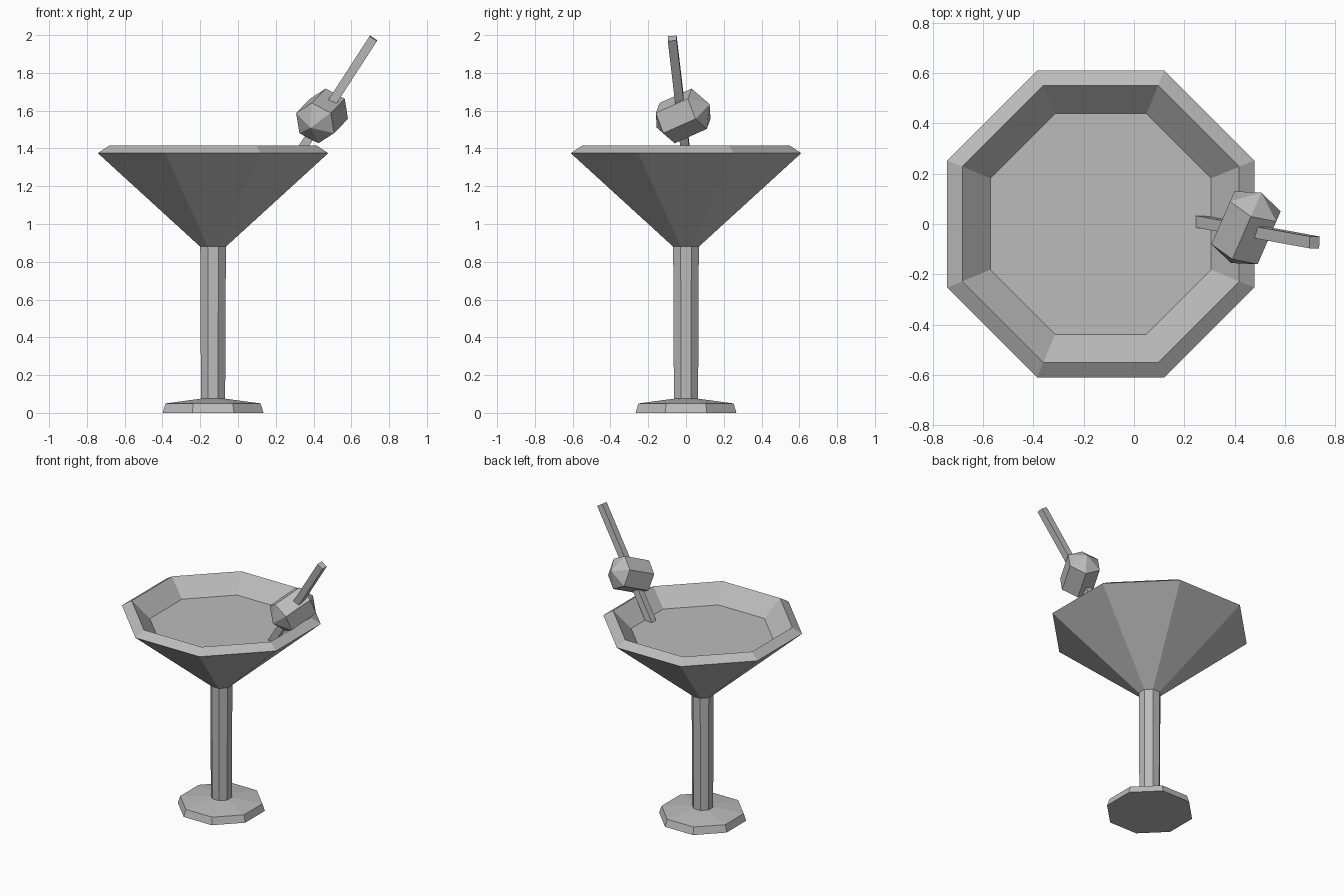
import bpy, bmesh, math
from mathutils import Vector, Matrix

old = bpy.data.objects.get("Cube")
if old:
    bpy.data.objects.remove(old, do_unlink=True)

GREY = (0.5, 0.5, 0.5, 1)
grey = bpy.data.materials.new("plain grey")
grey.use_nodes = True
grey.diffuse_color = GREY
grey.node_tree.nodes["Principled BSDF"].inputs["Base Color"].default_value = GREY


def turned(name, profile, matrix, sides=8):
    """Turn (flat radius, height) pairs into a closed faceted solid; radius 0 is a point."""
    bm = bmesh.new()
    rings = []
    for flat, z in profile:
        if flat == 0:
            rings.append([bm.verts.new((0, 0, z))] * sides)
            continue
        r = flat / math.cos(math.pi / sides)
        angles = [(i + 0.5) * math.tau / sides for i in range(sides)]
        rings.append([bm.verts.new((r * math.cos(a), r * math.sin(a), z)) for a in angles])
    for low, high in zip(rings, rings[1:]):
        for i in range(sides):
            j = (i + 1) % sides
            bm.faces.new(list(dict.fromkeys((low[i], low[j], high[j], high[i]))))
    for (flat, z), ring in ((profile[0], rings[0]), (profile[-1], rings[-1])):
        if flat:
            bm.faces.new(ring)
    bmesh.ops.recalc_face_normals(bm, faces=bm.faces)
    mesh = bpy.data.meshes.new(name)
    bm.to_mesh(mesh)
    bm.free()
    mesh.materials.append(grey)
    obj = bpy.data.objects.new(name, mesh)
    obj.matrix_world = matrix
    bpy.context.collection.objects.link(obj)


def aligned(centre, direction, side):
    """Place local z along direction, with local y near the side vector."""
    z = Vector(direction).normalized()
    x = Vector(side).cross(z).normalized()
    rot = Matrix((x, z.cross(x), z)).transposed().to_4x4()
    return Matrix.Translation(centre) @ rot


# Glass: foot, stem, bowl with bevelled rim, and the drink surface
glass = Matrix.Translation((-0.132, 0, 0))
turned("foot", [(0.267, 0), (0.252, 0.05), (0.066, 0.075)], glass)
turned("stem", [(0.064, 0.07), (0.068, 0.885)], glass)
turned("bowl", [(0.068, 0.88), (0.61, 1.375), (0.55, 1.415), (0.435, 1.295)], glass)
turned("drink", [(0.43, 1.29), (0.439, 1.299)], glass)

# Square pick leaning out of the glass
top = Vector((0.717, -0.073, 1.983))
bottom = Vector((0.262, 0.01, 1.28))
length = (top - bottom).length
turned("pick", [(0.0235, 0), (0.0235, length)],
       aligned(bottom, top - bottom, (0, 1, 0)), sides=4)

# Faceted olive skewered on the pick
turned("olive", [(0, -0.165), (0.1, -0.1), (0.1, 0.1), (0, 0.165)],
       aligned((0.445, -0.015, 1.572), (0.37, 0.85, 0.38), (0, 0, 1)), sides=6)
